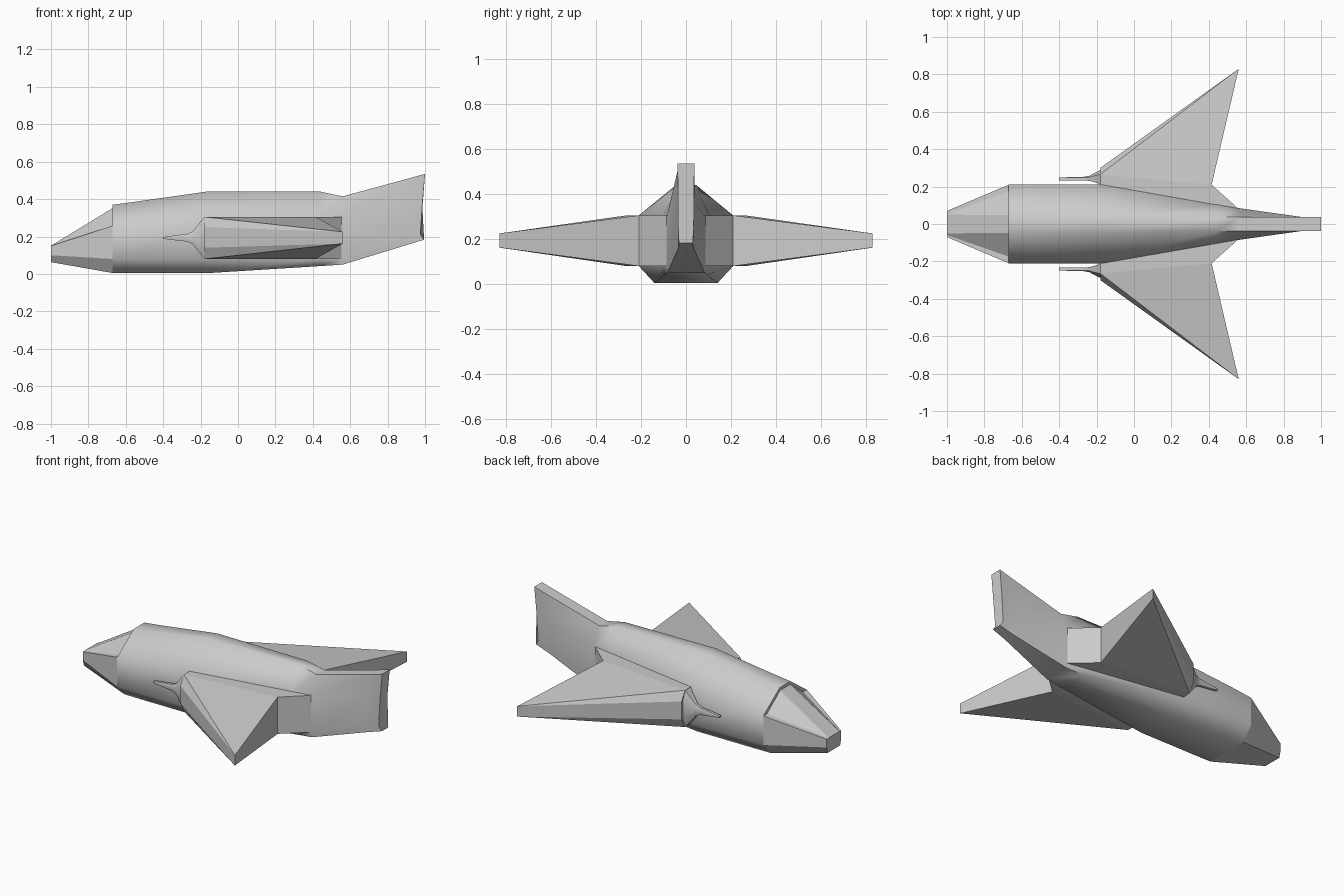
import bpy, bmesh, math

if "Cube" in bpy.data.objects:
    bpy.data.objects.remove(bpy.data.objects["Cube"])


def loft(name, sections, smooth=None):
    """Skin a row of closed cross-sections and cap both ends."""
    bm = bmesh.new()
    rings = [[bm.verts.new(p) for p in s] for s in sections]
    n = len(rings[0])
    for a, b in zip(rings, rings[1:]):
        for i in range(n):
            j = (i + 1) % n
            bm.faces.new((a[i], a[j], b[j], b[i]))
    bm.faces.new(rings[0])
    bm.faces.new(rings[-1])
    return finish(name, bm, smooth)


def finish(name, bm, smooth=None):
    bmesh.ops.remove_doubles(bm, verts=bm.verts, dist=1e-5)
    bmesh.ops.recalc_face_normals(bm, faces=bm.faces)
    me = bpy.data.meshes.new(name)
    bm.to_mesh(me)
    bm.free()
    ob = bpy.data.objects.new(name, me)
    bpy.context.collection.objects.link(ob)
    if smooth:
        bpy.ops.object.select_all(action='DESELECT')
        ob.select_set(True)
        bpy.context.view_layer.objects.active = ob
        bpy.ops.object.shade_smooth_by_angle(angle=math.radians(smooth))
    return ob


def mirrored(half):
    """Close a half section (y >= 0, top to bottom) across y = 0."""
    return half + [(x, -y, z) for x, y, z in reversed(half)]


# Fuselage and tail fin: x, top z/half width, shoulder z, side half width, chine z, keel z/half width
rows = [
    (-0.67, 0.370, 0.052, 0.258, 0.210, 0.08, 0.005, 0.140),
    (-0.55, 0.386, 0.049, 0.272, 0.210, 0.08, 0.004, 0.140),
    (-0.17, 0.440, 0.045, 0.305, 0.210, 0.08, 0.004, 0.140),
    (0.44, 0.440, 0.038, 0.302, 0.106, 0.08, 0.042, 0.094),
    (0.56, 0.415, 0.038, 0.300, 0.085, 0.08, 0.050, 0.083),
    (0.90, 0.507, 0.037, 0.360, 0.037, 0.20, 0.154, 0.036),
]
sections = [mirrored([(x, wt, zt), (x, w, zs), (x, w, zc), (x, wb, zb)])
            for x, zt, wt, zs, w, zc, zb, wb in rows]
sections.append(mirrored([(1.0, 0.037, 0.535), (0.985, 0.036, 0.37),
                          (0.975, 0.034, 0.21), (0.995, 0.03, 0.183)]))
fuselage = loft("fuselage", sections, 60)

# Nose below the windows
loft("nose", [
    mirrored([(-1, 0.07, 0.15), (-1, 0.07, 0.10), (-1, 0.06, 0.063)]),
    mirrored([(-0.67, 0.21, 0.258), (-0.67, 0.21, 0.08), (-0.67, 0.14, 0.005)]),
], 25)

# Windows, set in slightly from the body rim
canopy = loft("canopy", [
    mirrored([(-1, 0.05, 0.151), (-1, 0.062, 0.148)]),
    mirrored([(-0.67, 0.048, 0.352), (-0.67, 0.185, 0.25)]),
])
glass = bpy.data.materials.new("window_glass")
glass.diffuse_color = (0.9, 0.9, 0.9, 1)
glass.use_nodes = True
glass.node_tree.nodes["Principled BSDF"].inputs["Base Color"].default_value = glass.diffuse_color
canopy.data.materials.append(glass)

# Delta wings with root blocks, and the spikes ahead of them
ZT, ZB = 0.305, 0.08
outline = [  # x, y, upper z, lower z
    (-0.18, 0.19, ZT, ZB), (-0.18, 0.265, ZT, ZB), (-0.18, 0.30, 0.25, 0.14),
    (0.56, 0.83, 0.225, 0.162), (0.415, 0.21, ZT, ZB), (0.56, 0.08, ZT, ZB),
]
spike_stations = [  # x, inner y, outer y, half height
    (-0.40, 0.232, 0.248, 0.005), (-0.27, 0.232, 0.248, 0.021),
    (-0.24, 0.231, 0.250, 0.036), (-0.20, 0.220, 0.261, 0.088),
    (-0.178, 0.210, 0.266, 0.112),
]
for side, s in (("left", 1), ("right", -1)):
    bm = bmesh.new()
    up = [bm.verts.new((x, s * y, zt)) for x, y, zt, zb in outline]
    lo = [bm.verts.new((x, s * y, zb)) for x, y, zt, zb in outline]
    for r in (up, lo):
        for ids in ((0, 1, 4, 5), (1, 3, 4), (1, 2, 3)):
            bm.faces.new([r[i] for i in ids])
    for i in range(6):
        j = (i + 1) % 6
        bm.faces.new((up[i], up[j], lo[j], lo[i]))
    finish("wing_" + side, bm)

    zc = 0.193
    loft("spike_" + side, [
        [(x, s * a, zc + h), (x, s * b, zc + h), (x, s * (b + h * 0.2), zc + h * 0.5),
         (x, s * (b + h * 0.2), zc - h * 0.5), (x, s * b, zc - h), (x, s * a, zc - h)]
        for x, a, b, h in spike_stations], 40)
